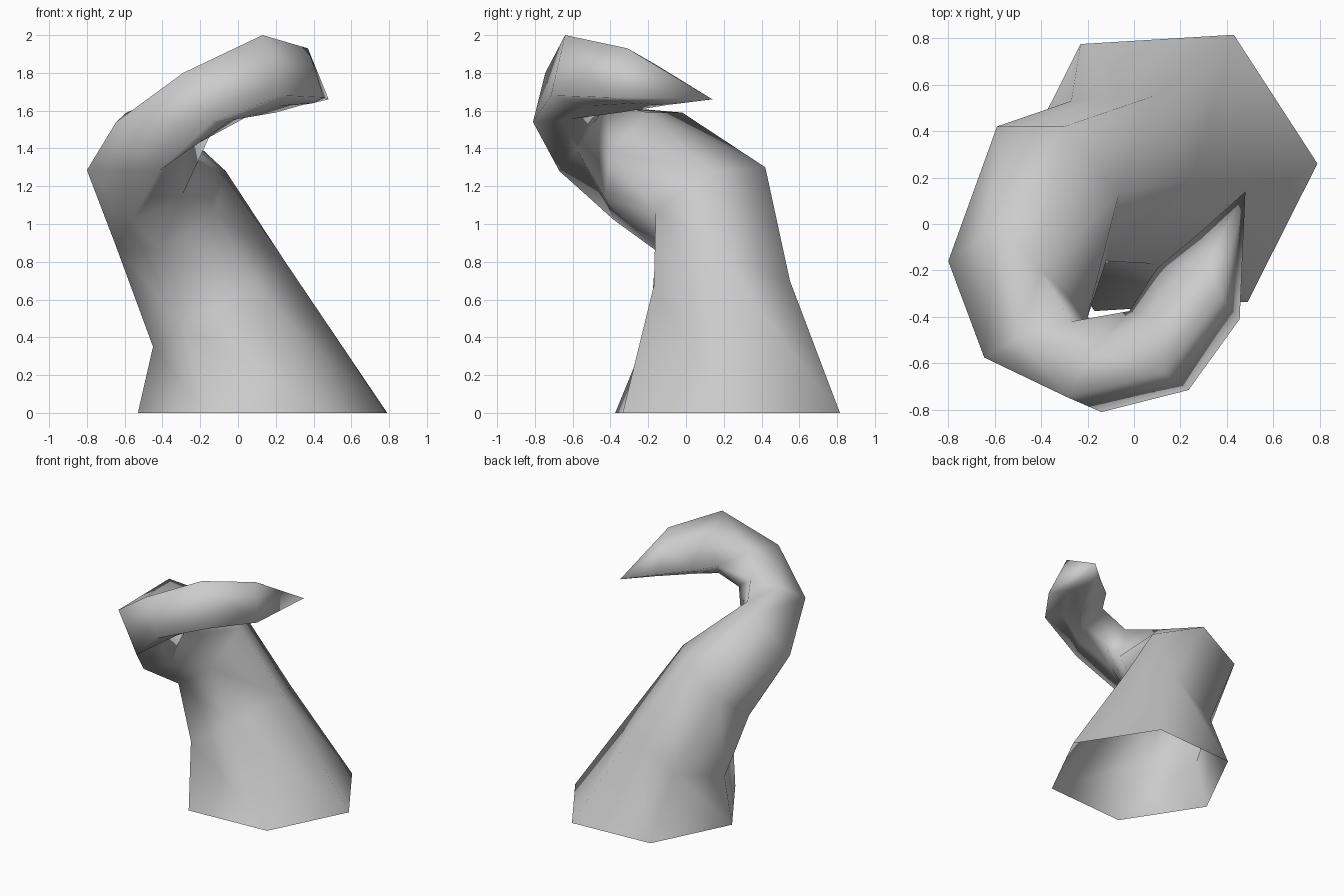
import bpy
import bmesh
from mathutils import Vector

cube = bpy.data.objects.get("Cube")
if cube:
    bpy.data.objects.remove(cube, do_unlink=True)


def make_material(name, color):
    material = bpy.data.materials.new(name)
    material.use_nodes = True
    material.diffuse_color = color
    material.node_tree.nodes["Principled BSDF"].inputs["Base Color"].default_value = color
    return material


def hexagon(center, first, second):
    """Six-sided section from its centre and two neighbouring spokes."""
    c, u, v = Vector(center), Vector(first), Vector(second)
    return [c + u, c + v, c + v - u, c - u, c - v, c + u - v]


def arch(bottom, inner, crest, outer):
    """Six-sided section with a domed top and a nearly flat underside."""
    a, b, d, e = Vector(bottom), Vector(inner), Vector(crest), Vector(outer)
    shoulder = (b + d) / 2 + (d - e) * 0.15
    belly = (a + e) / 2 - Vector((0, 0, 0.01))
    return [a, b, shoulder, d, e, belly]


# Sections from the wide open foot up to the curled end
bend = [(-0.2, -0.4, 1.38), (-0.4, -0.2, 1.59), (-0.59, -0.02, 1.59),
        (-0.8, -0.16, 1.285), (-0.56, -0.38, 1.02), (-0.3, -0.43, 1.14)]
sections = [
    hexagon((0.13, 0.22, 0), (0.66, 0.04, 0), (0.3, 0.595, 0)),
    hexagon((-0.1, 0.18, 0.575), (0.35, 0.02, 0.225), (0.18, 0.37, 0.125)),
    hexagon((-0.355, 0.13, 1.08), (0.29, 0, 0.2), (0.055, 0.29, 0.22)),
    bend,
    arch((-0.12, -0.49, 1.53), (-0.27, -0.42, 1.64), (-0.645, -0.575, 1.54), (-0.42, -0.67, 1.28)),
    arch((0.07, -0.5, 1.58), (-0.02, -0.375, 1.7), (-0.29, -0.745, 1.8), (-0.14, -0.81, 1.54)),
    arch((0.2, -0.35, 1.59), (0.1, -0.19, 1.7), (0.13, -0.64, 2), (0.235, -0.715, 1.68)),
    arch((0.34, -0.1, 1.63), (0.28, -0.04, 1.68), (0.37, -0.31, 1.93), (0.455, -0.41, 1.67)),
]
tip_point = (0.48, 0.14, 1.66)

# Skin neighbouring sections, turning the face diagonals above the trunk
bm = bmesh.new()
rings = [[bm.verts.new(point) for point in section] for section in sections]
tip = bm.verts.new(tip_point)
sides = len(rings[0])
for level, (lower, upper) in enumerate(zip(rings, rings[1:])):
    for i in range(sides):
        j = (i + 1) % sides
        if level < 2:
            bm.faces.new((lower[i], lower[j], upper[i]))
            bm.faces.new((lower[j], upper[j], upper[i]))
        else:
            bm.faces.new((lower[i], lower[j], upper[j]))
            bm.faces.new((lower[i], upper[j], upper[i]))

# Close the end in a point
for i in range(sides):
    bm.faces.new((rings[-1][i], rings[-1][(i + 1) % sides], tip))
for face in bm.faces:
    face.smooth = True

mesh = bpy.data.meshes.new("curled_tentacle")
bm.to_mesh(mesh)
bm.free()
mesh.materials.append(make_material("plain grey", (0.6, 0.6, 0.6, 1)))
tentacle = bpy.data.objects.new("curled_tentacle", mesh)
bpy.context.collection.objects.link(tentacle)
